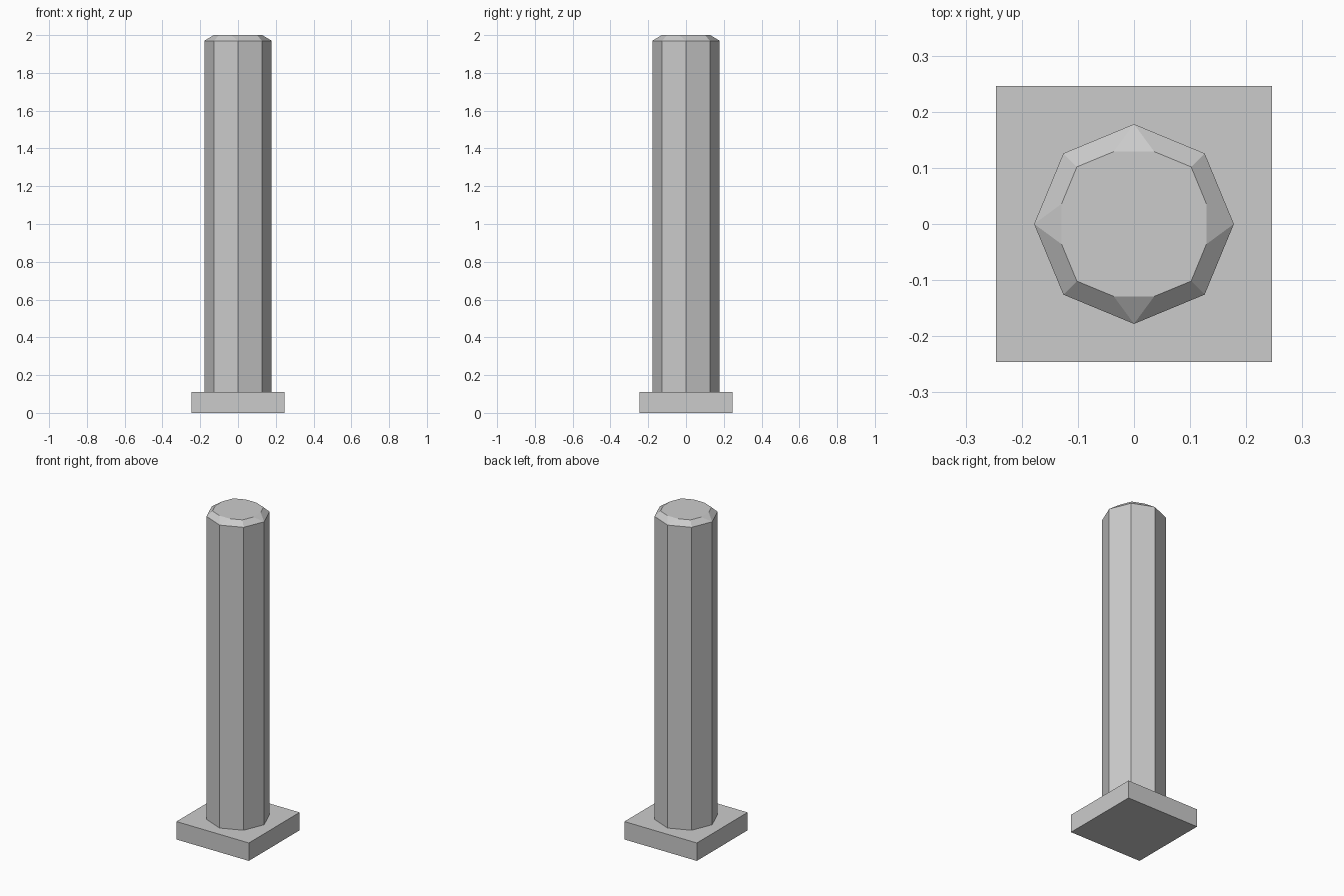
import bpy, bmesh
from math import cos, sin, tau
from mathutils import Matrix, Vector

cube = bpy.data.objects.get("Cube")
if cube:
    bpy.data.objects.remove(cube)

SIDES = 8
BASE_TOP, RIM_Z, TOP_Z = 0.11, 1.97, 2.0
RADIUS = 0.178

# Single stone colour
stone = bpy.data.materials.new("grey stone")
stone.use_nodes = True
colour = (0.6, 0.6, 0.6, 1)
stone.diffuse_color = colour
stone.node_tree.nodes["Principled BSDF"].inputs["Base Color"].default_value = colour


def add_object(name, bm):
    bmesh.ops.recalc_face_normals(bm, faces=bm.faces)
    mesh = bpy.data.meshes.new(name)
    bm.to_mesh(mesh)
    bm.free()
    mesh.materials.append(stone)
    obj = bpy.data.objects.new(name, mesh)
    bpy.context.collection.objects.link(obj)
    return obj


# Square base slab
bm = bmesh.new()
bmesh.ops.create_cube(bm, size=1, matrix=Matrix.Translation((0, 0, BASE_TOP / 2))
                      @ Matrix.Diagonal((0.492, 0.492, BASE_TOP, 1)))
add_object("square_base", bm)

# Octagonal shaft with a chamfered top
bm = bmesh.new()
foot, rim, caps = [], [], []
for i in range(SIDES):
    out = Vector((cos(tau * i / SIDES), sin(tau * i / SIDES), 0))
    side = Vector((-out.y, out.x, 0))
    foot.append(bm.verts.new(out * RADIUS + Vector((0, 0, BASE_TOP))))
    rim.append(bm.verts.new(out * RADIUS + Vector((0, 0, RIM_Z))))
    # Corners on the axes are clipped in two, diagonal corners stay single
    if i % 2 == 0:
        points = [out * 0.129 + side * s * 0.036 for s in (-1, 1)]
    else:
        points = [out * 0.144]
    caps.append([bm.verts.new(p + Vector((0, 0, TOP_Z))) for p in points])

for i in range(SIDES):
    j = (i + 1) % SIDES
    bm.faces.new((foot[i], foot[j], rim[j], rim[i]))
    bm.faces.new((rim[i], rim[j], caps[j][0], caps[i][-1]))
    if len(caps[i]) == 2:
        bm.faces.new((rim[i], caps[i][1], caps[i][0]))
bm.faces.new([v for corner in caps for v in corner])
bm.faces.new(foot[::-1])
add_object("octagonal_shaft", bm)
